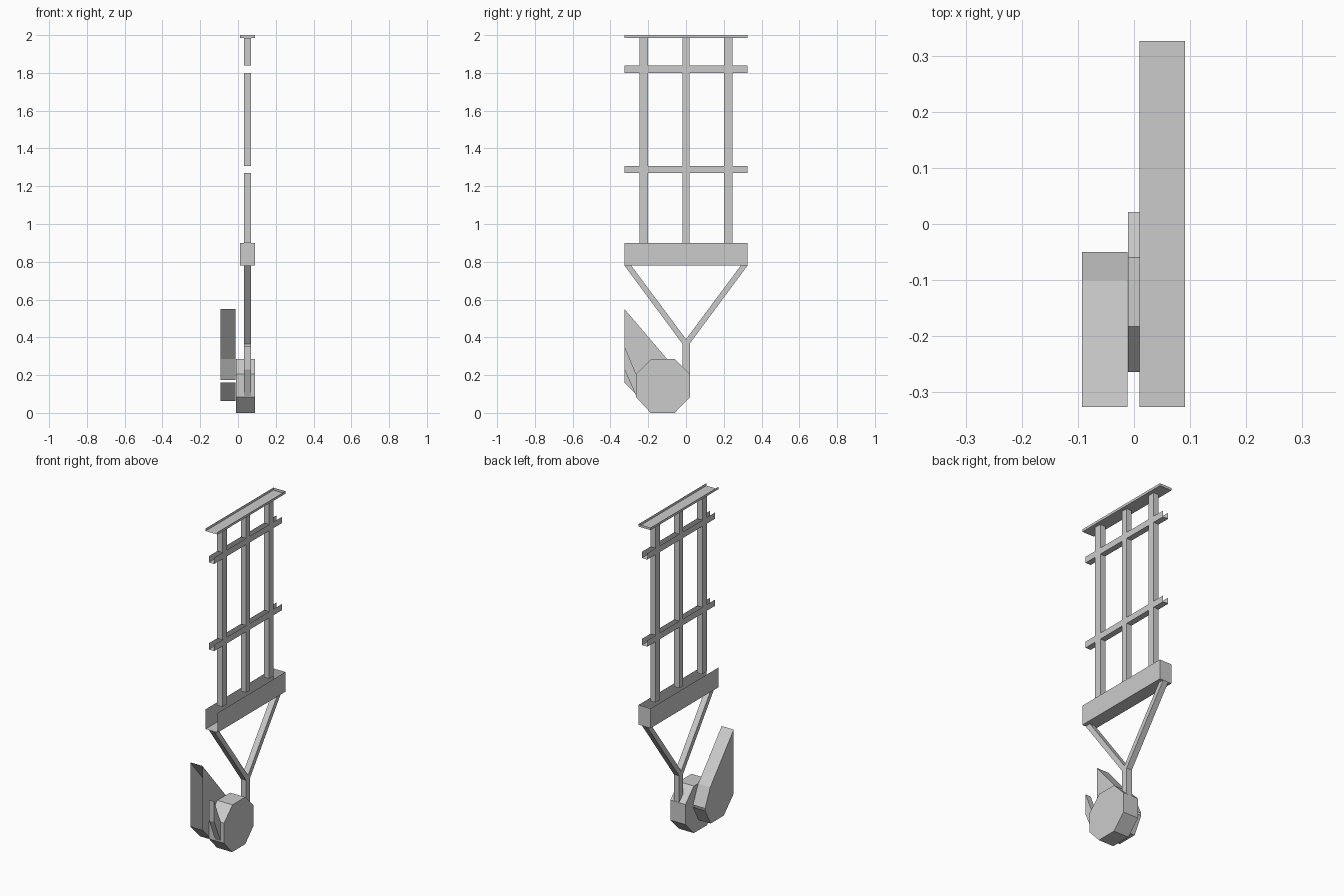
import bpy, bmesh

if "Cube" in bpy.data.objects:
    bpy.data.objects.remove(bpy.data.objects["Cube"])


def prism(name, profile, x0, x1, open_sides=()):
    """Extrude a (y, z) profile across x; listed profile edges stay open."""
    bm = bmesh.new()
    a = [bm.verts.new((x0, y, z)) for y, z in profile]
    b = [bm.verts.new((x1, y, z)) for y, z in profile]
    n = len(profile)
    bm.faces.new(a)
    bm.faces.new(b[::-1])
    for i in range(n):
        if i not in open_sides:
            j = (i + 1) % n
            bm.faces.new((a[j], a[i], b[i], b[j]))
    bmesh.ops.recalc_face_normals(bm, faces=bm.faces)
    mesh = bpy.data.meshes.new(name)
    bm.to_mesh(mesh)
    bm.free()
    obj = bpy.data.objects.new(name, mesh)
    bpy.context.collection.objects.link(obj)
    return obj


def rect(y0, y1, z0, z1):
    # edge order: 0 bottom, 1 back (+y), 2 top, 3 front (-y)
    return [(y0, z0), (y1, z0), (y1, z1), (y0, z1)]


WIDE = (0.01, 0.091)      # x range of the broad parts
SLIM = (0.032, 0.068)     # x range of the frame bars
HALF = 0.326

# Open-topped channels at the base of the frame and across its top
prism("base_channel", rect(-HALF, HALF, 0.78, 0.90), *WIDE, open_sides=(2, 3))
prism("top_channel", rect(-HALF, HALF, 1.985, 2.0), *WIDE, open_sides=(2, 3))

# Cross rails: open U channels
RAILS = [(1.27, 1.308), (1.80, 1.838)]
for z0, z1 in RAILS:
    prism("cross_rail", rect(-HALF, HALF, z0, z1), *SLIM, open_sides=(1, 2, 3))

# Posts, interrupted by the rails
SPANS = [(0.90, 1.27), (1.308, 1.80), (1.838, 1.985)]
for yc, hw in ((-0.224, 0.022), (0.0, 0.019), (0.224, 0.022)):
    for z0, z1 in SPANS:
        prism("post", rect(yc - hw, yc + hw, z0, z1), *SLIM, open_sides=(0, 2))

# Forked support and its stem
for s in (-1, 1):
    strut = [(s * 0.326, 0.78), (s * 0.29, 0.78), (0, 0.39),
             (0, 0.37), (s * 0.019, 0.366)]
    prism("fork_strut", strut, *SLIM, open_sides=(0, 2, 3))
prism("stem", rect(-0.019, 0.02, 0.10, 0.37), *SLIM, open_sides=(2,))

# Eight-sided hub
hub = [(-0.187, 0), (-0.06, 0), (0.021, 0.083), (0.021, 0.205),
       (-0.06, 0.286), (-0.183, 0.286), (-0.264, 0.205), (-0.264, 0.083)]
prism("hub", hub, -0.011, 0.091)

# Short lever on the front of the hub
lever = [(-0.264, 0.09), (-0.264, 0.205), (-0.326, 0.355), (-0.326, 0.23)]
prism("lever", lever, *SLIM, open_sides=(0,))

# Side fin, open at the front
fin = [(-0.326, 0.55), (-0.326, 0.16), (-0.23, 0.063), (-0.105, 0.063),
       (-0.05, 0.162), (-0.05, 0.175), (-0.1, 0.285)]
prism("side_fin", fin, -0.093, -0.012, open_sides=(0, 4))
